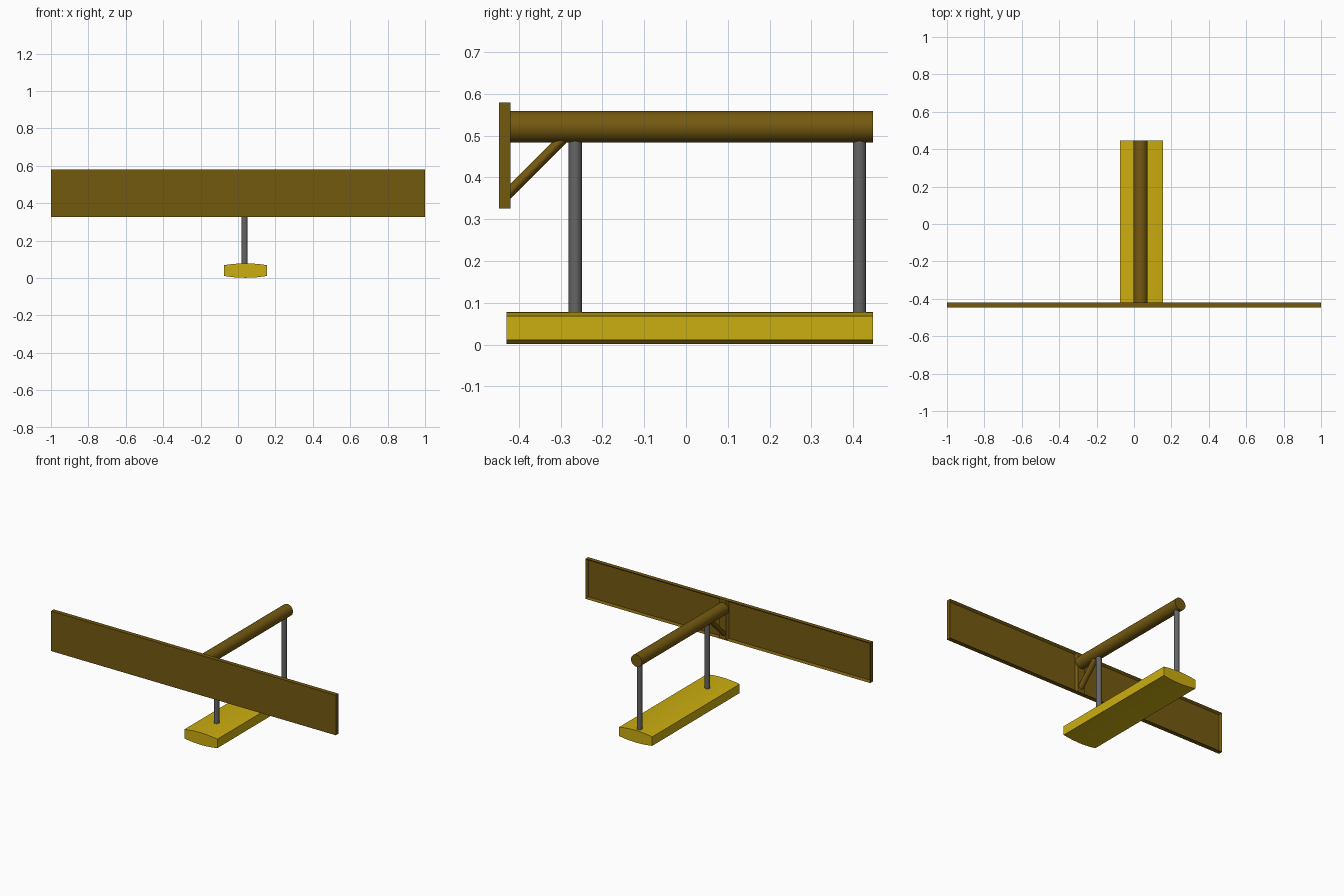
import bpy, bmesh, math
from mathutils import Vector

if "Cube" in bpy.data.objects:
    bpy.data.objects.remove(bpy.data.objects["Cube"], do_unlink=True)


def material(name, color):
    m = bpy.data.materials.new(name)
    m.use_nodes = True
    m.diffuse_color = (*color, 1)
    m.node_tree.nodes["Principled BSDF"].inputs["Base Color"].default_value = (*color, 1)
    return m


brown = material("brown", (0.175, 0.10, 0.005))
yellow = material("yellow", (0.60, 0.42, 0.005))
grey = material("grey", (0.13, 0.13, 0.13))


def finish(bm, name, mat, smooth=True):
    bmesh.ops.recalc_face_normals(bm, faces=bm.faces)
    mesh = bpy.data.meshes.new(name)
    bm.to_mesh(mesh)
    bm.free()
    obj = bpy.data.objects.new(name, mesh)
    bpy.context.collection.objects.link(obj)
    mesh.materials.append(mat)
    if smooth:
        bpy.ops.object.select_all(action='DESELECT')
        obj.select_set(True)
        bpy.context.view_layer.objects.active = obj
        bpy.ops.object.shade_smooth_by_angle(angle=math.radians(30))
    return obj


def rod(name, start, end, radius, mat, stretch=1.0):
    """Round bar between two points; stretch widens it along x."""
    start, end = Vector(start), Vector(end)
    axis = end - start
    bm = bmesh.new()
    bmesh.ops.create_cone(bm, cap_ends=True, segments=32, radius1=radius,
                          radius2=radius, depth=axis.length)
    bmesh.ops.scale(bm, vec=(stretch, 1, 1), verts=bm.verts)
    turn = Vector((0, 0, 1)).rotation_difference(axis).to_matrix()
    bmesh.ops.rotate(bm, matrix=turn, verts=bm.verts)
    bmesh.ops.translate(bm, vec=(start + end) / 2, verts=bm.verts)
    return finish(bm, name, mat)


MID = 0.035           # x of the beam and posts
FRONT, BACK = -0.447, 0.447
BOARD_BACK = -0.42

# Wide board, with two recessed panels on its back either side of a centre stile
bm = bmesh.new()
bmesh.ops.create_cube(bm, size=1)
bmesh.ops.scale(bm, vec=(2, BOARD_BACK - FRONT, 0.254), verts=bm.verts)
bmesh.ops.translate(bm, vec=(0, (BOARD_BACK + FRONT) / 2, 0.452), verts=bm.verts)
for x in (MID - 0.023, MID + 0.023):
    bmesh.ops.bisect_plane(bm, geom=bm.verts[:] + bm.edges[:] + bm.faces[:],
                           plane_co=(x, 0, 0), plane_no=(1, 0, 0))
bm.normal_update()
panels = [f for f in bm.faces if f.normal.y > 0.9
          and abs(f.calc_center_median().x - MID) > 0.1]
bmesh.ops.inset_individual(bm, faces=panels, thickness=0.015, depth=0)
bmesh.ops.translate(bm, vec=(0, -0.014, 0),
                    verts=list({v for f in panels for v in f.verts}))
finish(bm, "wide_board", brown, smooth=False)

# Long round beam and its diagonal brace
rod("beam", (MID, BOARD_BACK - 0.005, 0.521), (MID, BACK, 0.521), 0.038, brown)
rod("brace", (MID, -0.432, 0.355), (MID, -0.28, 0.507), 0.0125, brown, stretch=1.5)

# Posts hanging from the beam
for name, y in (("front_post", -0.265), ("rear_post", 0.415)):
    rod(name, (MID, y, 0.06), (MID, y, 0.50), 0.016, grey)

# Seat plank with gently bowed top and bottom
SEGMENTS = 12
HALF = 0.116
bm = bmesh.new()
upper, lower = [], []
for i in range(SEGMENTS + 1):
    t = 2 * i / SEGMENTS - 1
    bow = 0.010 * (1 - t * t)
    upper.append((0.04 + t * HALF, -0.43, 0.068 + bow))
    lower.append((0.04 + t * HALF, -0.43, 0.011 - bow))
profile = bm.faces.new([bm.verts.new(p) for p in lower + upper[::-1]])
result = bmesh.ops.extrude_face_region(bm, geom=[profile], use_keep_orig=True)
bmesh.ops.translate(bm, vec=(0, BACK + 0.43, 0),
                    verts=[g for g in result["geom"] if isinstance(g, bmesh.types.BMVert)])
finish(bm, "seat_plank", yellow)
